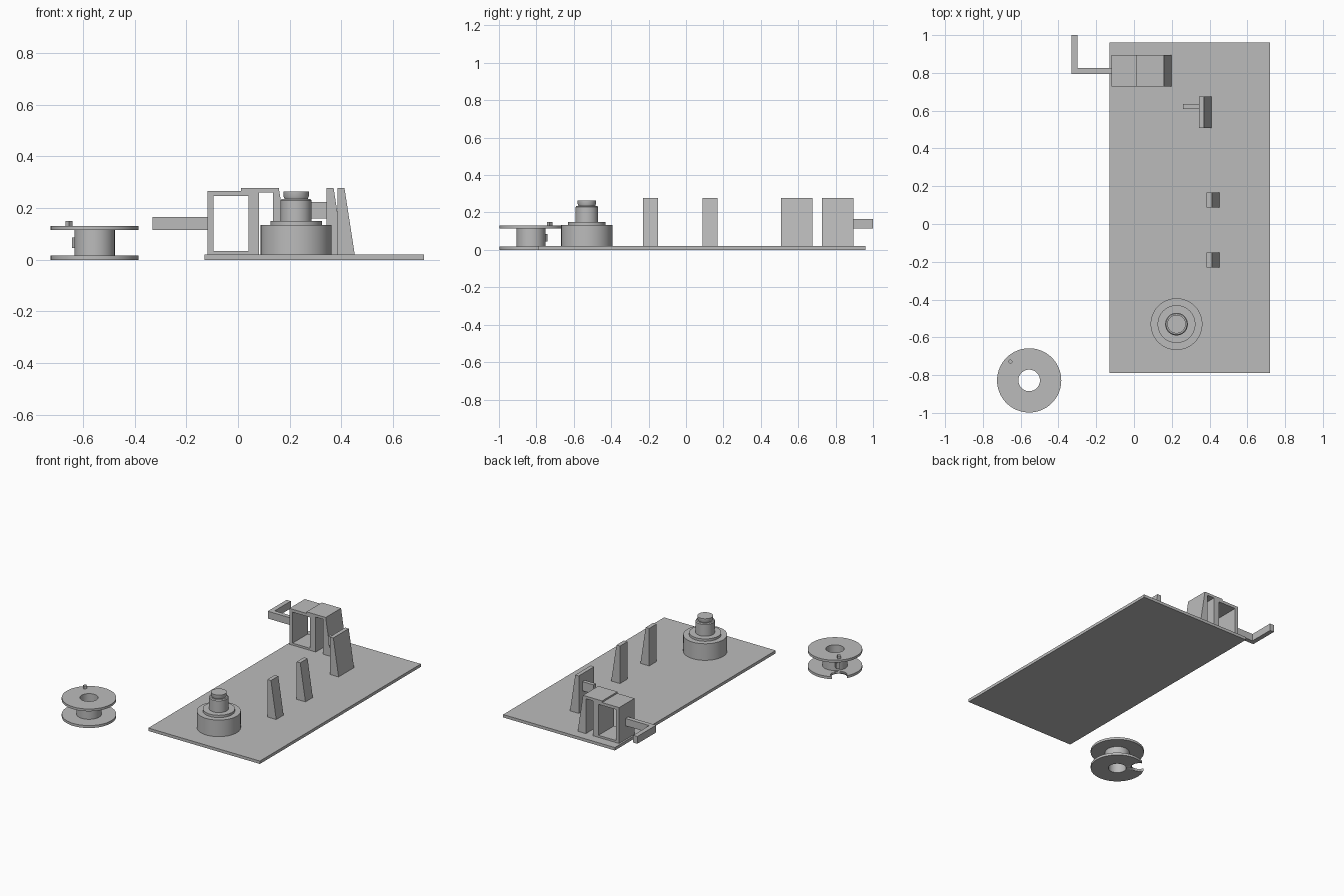
import bpy, bmesh, math
from mathutils import Matrix

if "Cube" in bpy.data.objects:
    bpy.data.objects.remove(bpy.data.objects["Cube"])

grey = bpy.data.materials.new("plain grey")
grey.diffuse_color = (0.5, 0.5, 0.5, 1)
grey.use_nodes = True
grey.node_tree.nodes["Principled BSDF"].inputs["Base Color"].default_value = grey.diffuse_color


def finish(name, bm, smooth=False):
    bmesh.ops.recalc_face_normals(bm, faces=bm.faces)
    me = bpy.data.meshes.new(name)
    bm.to_mesh(me)
    bm.free()
    me.materials.append(grey)
    ob = bpy.data.objects.new(name, me)
    bpy.context.collection.objects.link(ob)
    if smooth:
        bpy.ops.object.select_all(action='DESELECT')
        ob.select_set(True)
        bpy.context.view_layer.objects.active = ob
        bpy.ops.object.shade_smooth_by_angle(angle=math.radians(30))
    return ob


def box(name, x, y, z, turn=None):
    """Box from ranges; turn = (angle, centre x, centre y) places it rotated."""
    bm = bmesh.new()
    bmesh.ops.create_cube(bm, size=1)
    for v in bm.verts:
        v.co = [r[0] + (c + 0.5) * (r[1] - r[0]) for c, r in zip(v.co, (x, y, z))]
    if turn:
        a, cx, cy = turn
        bm.transform(Matrix.Translation((cx, cy, 0)) @ Matrix.Rotation(a, 4, 'Z'))
    return finish(name, bm)


def prism(name, profile, y0, y1):
    """Extrude an x-z outline along y."""
    bm = bmesh.new()
    f = bm.faces.new([bm.verts.new((x, y0, z)) for x, z in profile])
    new = bmesh.ops.extrude_face_region(bm, geom=[f])["geom"]
    verts = [g for g in new if isinstance(g, bmesh.types.BMVert)]
    bmesh.ops.translate(bm, verts=verts, vec=(0, y1 - y0, 0))
    return finish(name, bm)


def lathe(name, profile, cx, cy, closed=False, steps=64):
    """Spin a radius-height profile about a vertical axis."""
    bm = bmesh.new()
    vs = [bm.verts.new((r, 0, z)) for r, z in profile]
    es = [bm.edges.new(p) for p in zip(vs, vs[1:])]
    if closed:
        es.append(bm.edges.new((vs[-1], vs[0])))
    bmesh.ops.spin(bm, geom=vs + es, cent=(0, 0, 0), axis=(0, 0, 1),
                   angle=2 * math.pi, steps=steps, use_duplicate=False)
    bmesh.ops.remove_doubles(bm, verts=bm.verts, dist=1e-5)
    bmesh.ops.translate(bm, verts=bm.verts, vec=(cx, cy, 0))
    return finish(name, bm, True)


def cut(ob, cutter):
    mod = ob.modifiers.new("cut", 'BOOLEAN')
    mod.operation, mod.solver, mod.object = 'DIFFERENCE', 'EXACT', cutter
    bpy.ops.object.select_all(action='DESELECT')
    bpy.context.view_layer.objects.active = ob
    ob.select_set(True)
    bpy.ops.object.modifier_apply(modifier=mod.name)
    bpy.data.objects.remove(cutter)


# Base plate
T = 0.02
box("base_plate", (-0.13, 0.72), (-0.79, 0.96), (0, T))

# Stepped spindle with a small cap
lathe("spindle", [(0, T), (0.137, T), (0.137, 0.134), (0.1, 0.134), (0.1, 0.15),
                  (0.06, 0.15), (0.06, 0.23), (0.055, 0.236), (0.045, 0.236),
                  (0.049, 0.245), (0.049, 0.265), (0, 0.265)], 0.225, -0.53)

# Tapered guide posts
for name, x, y0, y1 in (("front_post", 0.385, -0.23, -0.15),
                        ("middle_post", 0.385, 0.088, 0.168),
                        ("wide_post", 0.343, 0.508, 0.676)):
    prism(name, [(x, T), (x + 0.067, T), (x + 0.027, 0.278), (x, 0.278)], y0, y1)
box("wide_post_peg", (0.26, 0.345), (0.61, 0.635), (0.16, 0.223))

# Bracket: square frame joined to a tapered leg, with two openings
Y0, Y1 = 0.728, 0.895
bracket = prism("bracket", [(-0.118, T), (0.082, T), (0.082, 0.26), (0.136, 0.26),
                            (0.136, T), (0.198, T), (0.158, 0.278), (0.012, 0.278),
                            (0.012, 0.267), (-0.118, 0.267)], Y0, Y1)
cut(bracket, box("window_cutter", (-0.094, 0.04), (Y0 - 0.1, Y1 + 0.1), (0.034, 0.247)))

# Bent crank arm
bm = bmesh.new()
f = bm.faces.new([bm.verts.new((x, y, 0.115)) for x, y in
                  ((-0.118, 0.795), (-0.118, 0.825), (-0.298, 0.825),
                   (-0.298, 1.0), (-0.33, 1.0), (-0.33, 0.795))])
new = bmesh.ops.extrude_face_region(bm, geom=[f])["geom"]
bmesh.ops.translate(bm, verts=[g for g in new if isinstance(g, bmesh.types.BMVert)],
                    vec=(0, 0, 0.05))
finish("crank_arm", bm)

# Spool with a through hole and a round bite in the lower flange
CX, CY, A = -0.555, -0.828, math.radians(135)
spool = lathe("spool", [(0.057, 0), (0.17, 0), (0.17, 0.017), (0.078, 0.017),
                        (0.078, 0.115), (0.17, 0.115), (0.17, 0.131),
                        (0.057, 0.131)], CX, CY, True)
cut(spool, lathe("bite_cutter", [(0, -0.05), (0.052, -0.05), (0.052, 0.06), (0, 0.06)],
                 CX + 0.142 * math.cos(A), CY + 0.142 * math.sin(A), steps=32))
box("spool_hub_peg", (0.07, 0.112), (-0.013, 0.013), (0.045, 0.086), (A, CX, CY))
box("spool_top_nub", (0.13, 0.15), (-0.01, 0.01), (0.125, 0.15), (A, CX, CY))
